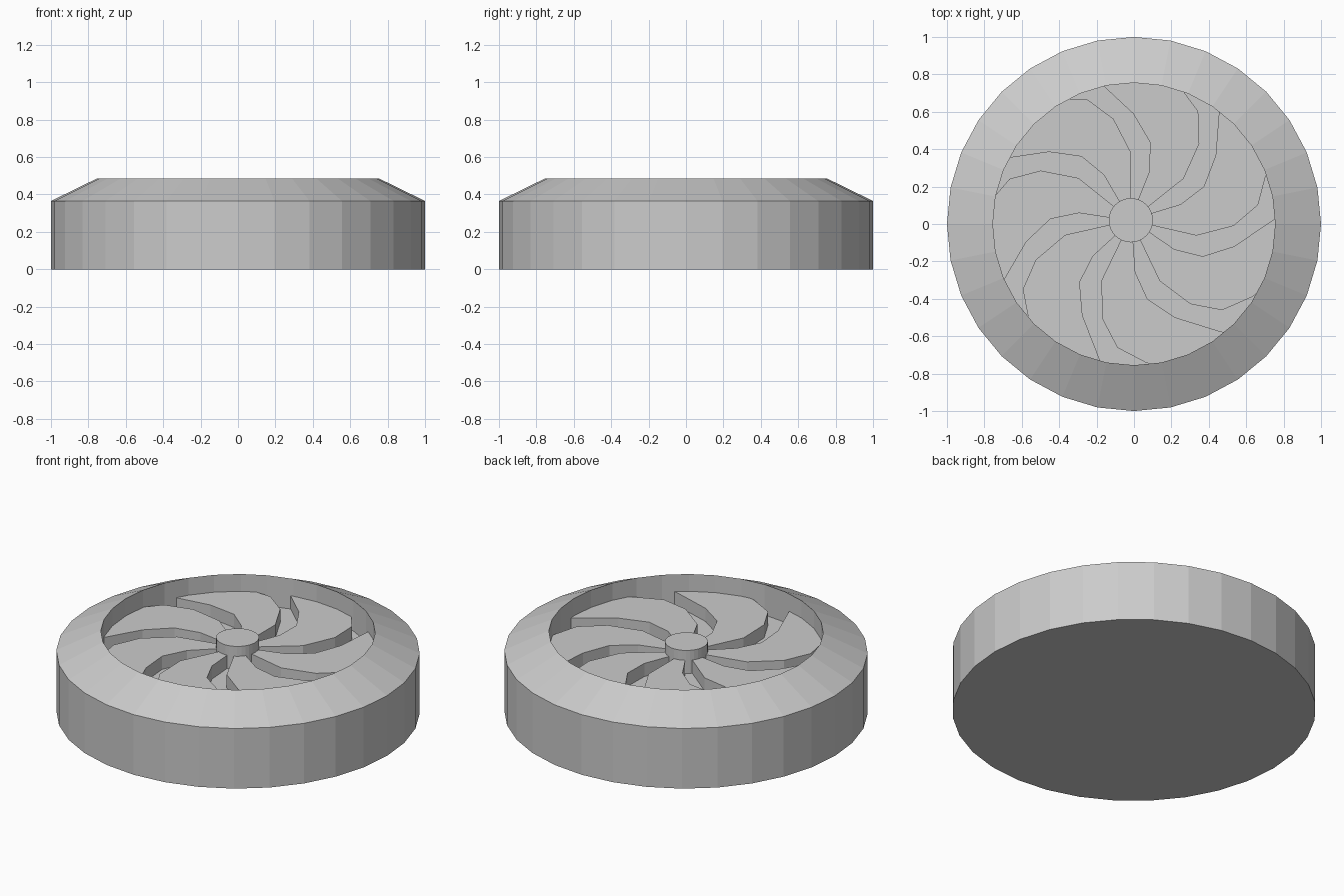
import bpy, bmesh
from math import sin, cos, radians, tau

if "Cube" in bpy.data.objects:
    bpy.data.objects.remove(bpy.data.objects["Cube"])

SIDES = 32
HUB = (-0.017, 0.02)
FLOOR, BLADE_TOP, HUB_TOP = 0.30, 0.38, 0.44


def finish(name, bm):
    bmesh.ops.recalc_face_normals(bm, faces=bm.faces)
    me = bpy.data.meshes.new(name)
    bm.to_mesh(me)
    bm.free()
    ob = bpy.data.objects.new(name, me)
    bpy.context.collection.objects.link(ob)
    return ob


def lathe(name, profile, centre=(0, 0)):
    """Closed solid of revolution; the two ends are capped with flat faces."""
    bm = bmesh.new()
    rings = []
    for r, z in profile:
        rings.append([bm.verts.new((centre[0] + r * cos(tau * i / SIDES),
                                    centre[1] + r * sin(tau * i / SIDES), z))
                      for i in range(SIDES)])
    for a, b in zip(rings, rings[1:]):
        for i in range(SIDES):
            j = (i + 1) % SIDES
            bm.faces.new((a[i], a[j], b[j], b[i]))
    bm.faces.new(rings[0])
    bm.faces.new(rings[-1])
    return finish(name, bm)


# Round housing with sloped rim and recessed floor
lathe("housing", [(1, 0), (1, 0.365), (0.755, 0.485), (0.755, FLOOR)])

# Central hub
lathe("hub", [(0.118, FLOOR - 0.02), (0.118, HUB_TOP)], HUB)

# Swirled blades: (radius, angle) along the two curved edges, about the hub
BLADES = 7
step = 360 / BLADES
edge_a = [(0.82, -76), (0.765, -84), (0.685, -96), (0.55, -106), (0.36, -116), (0.10, -116.5)]
edge_b = [(0.10, -135), (0.28, -136.5), (0.43, -129.5), (0.57, -117), (0.765, -102.5), (0.82, -99)]
outline = edge_a + [(r, a + step) for r, a in edge_b]

for k in range(BLADES):
    bm = bmesh.new()
    pts = []
    for r, a in outline:
        t = radians(a + k * step)
        pts.append((HUB[0] + r * cos(t), HUB[1] + r * sin(t)))
    low = [bm.verts.new((x, y, FLOOR - 0.02)) for x, y in pts]
    top = [bm.verts.new((x, y, BLADE_TOP)) for x, y in pts]
    n = len(pts)
    for i in range(n):
        j = (i + 1) % n
        bm.faces.new((low[i], low[j], top[j], top[i]))
    bm.faces.new(low)
    bm.faces.new(top)
    finish(f"blade_{k + 1}", bm)
